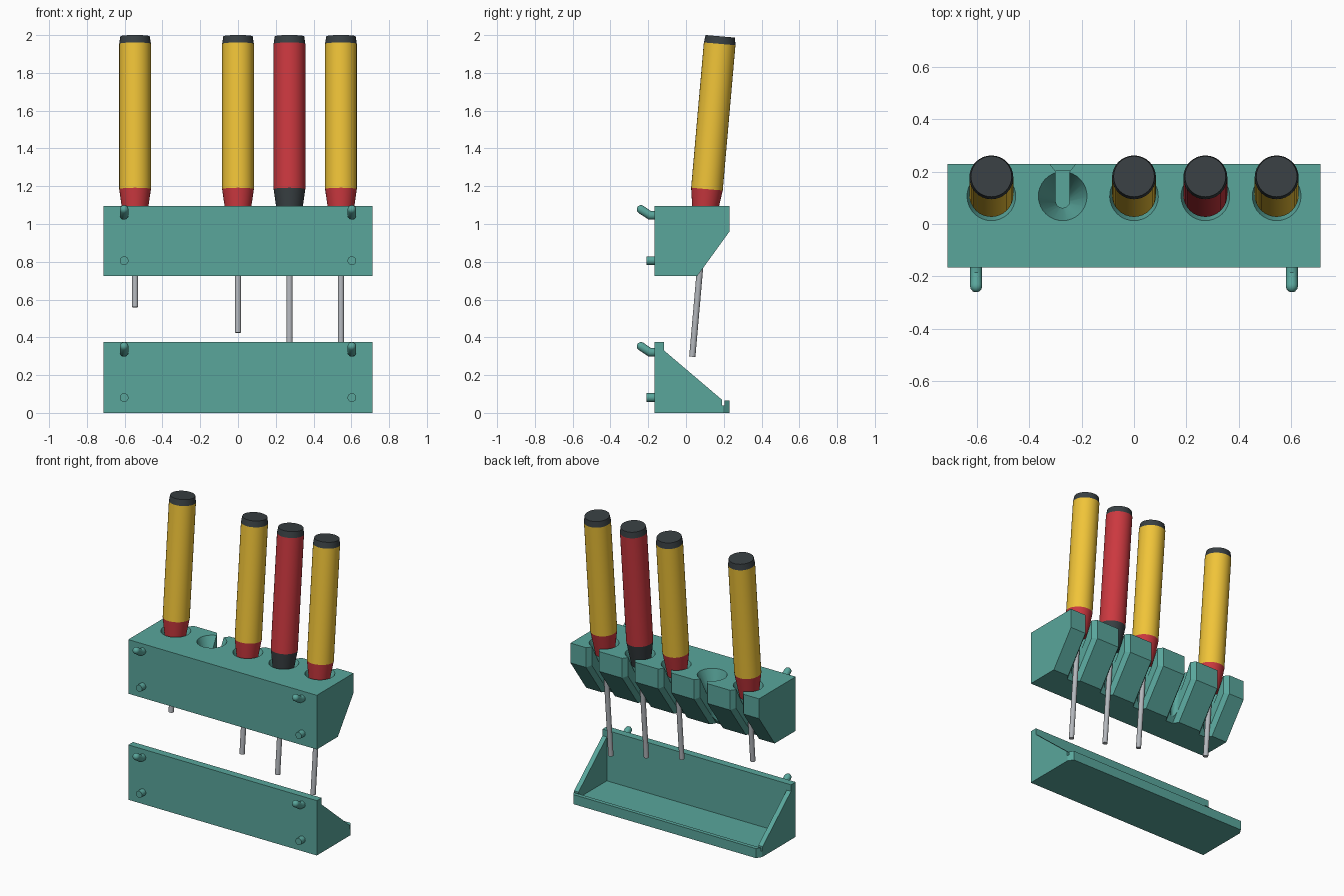
import bpy, bmesh
from math import sin, cos, pi, radians
from mathutils import Vector

if "Cube" in bpy.data.objects:
    bpy.data.objects.remove(bpy.data.objects["Cube"])


def material(name, rgb):
    m = bpy.data.materials.new(name)
    m.diffuse_color = (*rgb, 1)
    m.use_nodes = True
    m.node_tree.nodes["Principled BSDF"].inputs["Base Color"].default_value = m.diffuse_color
    return m


TEAL = material("teal", (0.10, 0.38, 0.33))
YELLOW = material("yellow", (0.87, 0.55, 0.04))
RED = material("red", (0.60, 0.04, 0.05))
DARK = material("dark", (0.04, 0.05, 0.055))
METAL = material("metal", (0.45, 0.47, 0.50))


def loft(name, rings, mat=None, smooth=False):
    """Closed solid through equal-sized rings of points, capped at both ends."""
    bm = bmesh.new()
    vs = [[bm.verts.new(p) for p in r] for r in rings]
    n = len(rings[0])
    for a, b in zip(vs, vs[1:]):
        for i in range(n):
            j = (i + 1) % n
            bm.faces.new((a[i], a[j], b[j], b[i]))
    bm.faces.new(vs[0][::-1])
    bm.faces.new(vs[-1])
    bmesh.ops.recalc_face_normals(bm, faces=bm.faces)
    me = bpy.data.meshes.new(name)
    bm.to_mesh(me)
    bm.free()
    ob = bpy.data.objects.new(name, me)
    bpy.context.collection.objects.link(ob)
    if mat:
        me.materials.append(mat)
    if smooth:
        bpy.ops.object.select_all(action='DESELECT')
        ob.select_set(True)
        bpy.context.view_layer.objects.active = ob
        bpy.ops.object.shade_smooth_by_angle(angle=radians(30))
    return ob


def ring(c, axis, r, n=32):
    u = Vector((1, 0, 0))
    v = axis.normalized().cross(u)
    return [c + r * (cos(2 * pi * i / n) * u + sin(2 * pi * i / n) * v) for i in range(n)]


def extrude_x(name, profile, x0, x1, mat=None):
    return loft(name, [[(x, y, z) for y, z in profile] for x in (x0, x1)], mat)


def cut(target, cutter):
    cutter.hide_render = True
    m = target.modifiers.new("cut", 'BOOLEAN')
    m.operation, m.solver, m.object = 'DIFFERENCE', 'EXACT', cutter
    bpy.context.view_layer.objects.active = target
    bpy.ops.object.modifier_apply(modifier=m.name)
    bpy.data.objects.remove(cutter)


W = 0.713            # half width of both racks
TILT = radians(5)
AX = Vector((0, sin(TILT), cos(TILT)))
BACK = Vector((0, cos(TILT), -sin(TILT)))


def on_axis(x, s):
    return Vector((x, 0.103, 1.095)) + s * AX


def turned(name, x, profile, mat, n=32):
    return loft(name, [ring(on_axis(x, s), AX, r, n) for s, r in profile], mat, True)


# Upper rack: wedge block
holder = extrude_x("upper_rack", [(-0.167, 0.725), (0.06, 0.725), (0.23, 0.96),
                                  (0.23, 1.095), (-0.167, 1.095)], -W, W, TEAL)

# Sockets: tapered hole, open slot, flared slot mouth following the back faces
mouth = [(Vector((0.23, 1.2)), Vector((1, 0))),
         (Vector((0.23, 0.96)), Vector((1, -0.324))),
         (Vector((0.0013, 0.644)), Vector((0.81, -0.586)))]
XS = [-0.545, -0.2725, 0, 0.2725, 0.545]
for x in XS:
    cut(holder, turned("cone_cutter", x, [(-0.17, 0.026), (0.005, 0.095), (0.06, 0.117)], None))
    section = [(0.027 * cos(a), 0.027 * sin(a)) for a in [pi + pi * i / 10 for i in range(11)]]
    section += [(0.027, 0.3), (-0.027, 0.3)]
    cut(holder, loft("slot_cutter", [[on_axis(x, s) + Vector((u, 0, 0)) + v * BACK
                                      for u, v in section] for s in (-0.5, 0.2)]))
    rings = []
    for p, n in mouth:
        o, i = p + 0.02 * n, p - 0.03 * n
        rings.append([(x - 0.065, *o), (x + 0.065, *o), (x + 0.0265, *i), (x - 0.0265, *i)])
    cut(holder, loft("mouth_cutter", rings))

# Lower tray: sloped side profile, hollowed, with chamfered lip corners
tray = extrude_x("lower_tray", [(-0.167, 0), (0.23, 0), (0.23, 0.065), (0.203, 0.065),
                                (0.203, 0.04), (0.19, 0.04), (0.19, 0.07), (-0.116, 0.33),
                                (-0.116, 0.375), (-0.167, 0.375)], -W, W, TEAL)
cut(tray, extrude_x("cavity_cutter", [(-0.116, 0.03), (0.203, 0.03), (0.203, 0.5),
                                      (-0.116, 0.5)], -W + 0.033, W - 0.033))
for s in (-1, 1):
    corner = [(s * (W - 0.03), 0.24), (s * (W + 0.01), 0.18), (s * (W + 0.01), 0.24)]
    cut(tray, loft("corner_cutter", [[(a, b, z) for a, b in corner] for z in (-0.1, 0.2)]))

# Mounting pegs and bent hooks on the front of both racks
for rack, z0 in (("upper", 0.725), ("lower", 0.0)):
    for side, x in (("left", -0.603), ("right", 0.603)):
        fwd = Vector((0, -1, 0))
        loft(f"{rack}_{side}_peg", [ring(Vector((x, y, z0 + 0.081)), fwd, 0.023, 20)
                                    for y in (-0.15, -0.208)], TEAL, True)
        r = 0.023
        bend = Vector((x, -0.192, z0 + 0.321))
        tip = Vector((x, -0.238, z0 + 0.352))
        d = (tip - bend).normalized()
        rings = [ring(Vector((x, -0.15, z0 + 0.321)), fwd, r, 20), ring(bend, fwd + d, r, 20)]
        rings += [ring(tip + d * r * sin(a), d, r * cos(a), 20)
                  for a in (0, 0.4, 0.8, 1.2, 1.5)]
        loft(f"{rack}_{side}_hook", rings, TEAL, True)

# Screwdrivers: x, shaft tip height, handle and collar colours
for i, (x, low, body, neck) in enumerate([(XS[0], 0.56, YELLOW, RED), (XS[2], 0.425, YELLOW, RED),
                                          (XS[3], 0.36, RED, DARK), (XS[4], 0.297, YELLOW, RED)]):
    tag = f"screwdriver_{i + 1}_"
    turned(tag + "shaft", x, [((low - 1.095) / cos(TILT), 0.0165), (-0.05, 0.0165)], METAL, 24)
    turned(tag + "collar", x, [(-0.075, 0.060), (0.0, 0.071), (0.09, 0.084)], neck)
    turned(tag + "handle", x, [(0.09, 0.084), (0.862, 0.084)], body)
    turned(tag + "cap", x, [(0.862, 0.084), (0.902, 0.078)], DARK)
